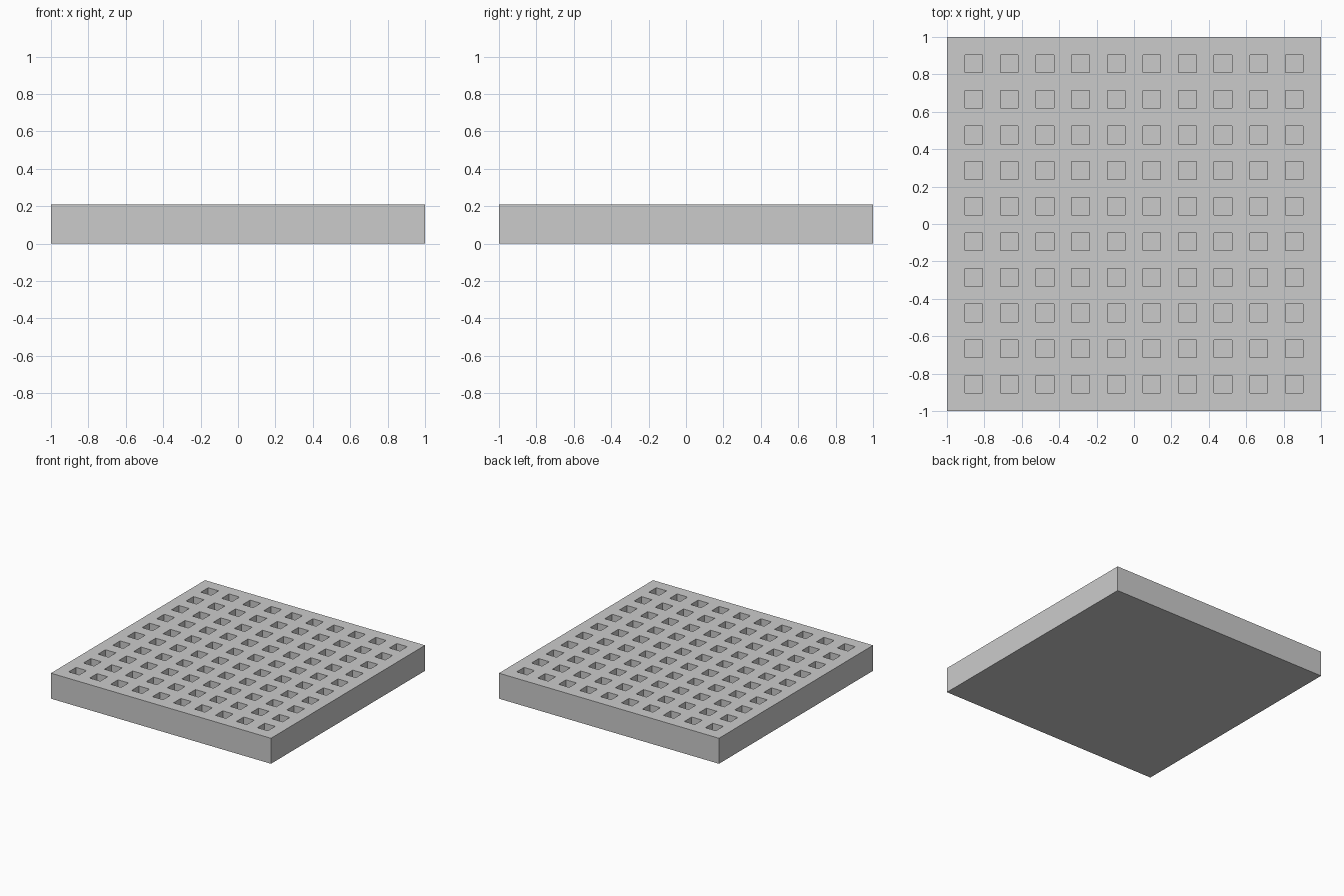
import bpy, bmesh

if "Cube" in bpy.data.objects:
    bpy.data.objects.remove(bpy.data.objects["Cube"])

N = 21                 # cells per side: 10 wells and 11 walls
CELL = 2 / N
FLOOR = 0.2 * CELL     # thin closed base
TOP = 2.2 * CELL

bm = bmesh.new()

# top surface as a grid of square cells
bmesh.ops.create_grid(bm, x_segments=N, y_segments=N, size=1)
bmesh.ops.translate(bm, verts=bm.verts, vec=(0, 0, TOP))


def index(c):
    return int((c + 1) / CELL)


wells = [f for f in bm.faces
         if index(f.calc_center_median().x) % 2 and index(f.calc_center_median().y) % 2]
rim = [e for e in bm.edges if e.is_boundary]

# outer walls and closed underside
out = bmesh.ops.extrude_edge_only(bm, edges=rim)["geom"]
for v in (g for g in out if isinstance(g, bmesh.types.BMVert)):
    v.co.z = 0
bmesh.ops.contextual_create(bm, geom=[g for g in out if isinstance(g, bmesh.types.BMEdge)
                                      and all(v.co.z == 0 for v in g.verts)])

# sink every second cell to form the square wells
for f in wells:
    sunk = bmesh.ops.extrude_face_region(bm, geom=[f])["geom"]
    for v in (g for g in sunk if isinstance(g, bmesh.types.BMVert)):
        v.co.z = FLOOR
    if f.is_valid:
        bmesh.ops.delete(bm, geom=[f], context='FACES_ONLY')

bmesh.ops.recalc_face_normals(bm, faces=bm.faces)
mesh = bpy.data.meshes.new("well_plate")
bm.to_mesh(mesh)
bm.free()
bpy.context.collection.objects.link(bpy.data.objects.new("well_plate", mesh))
